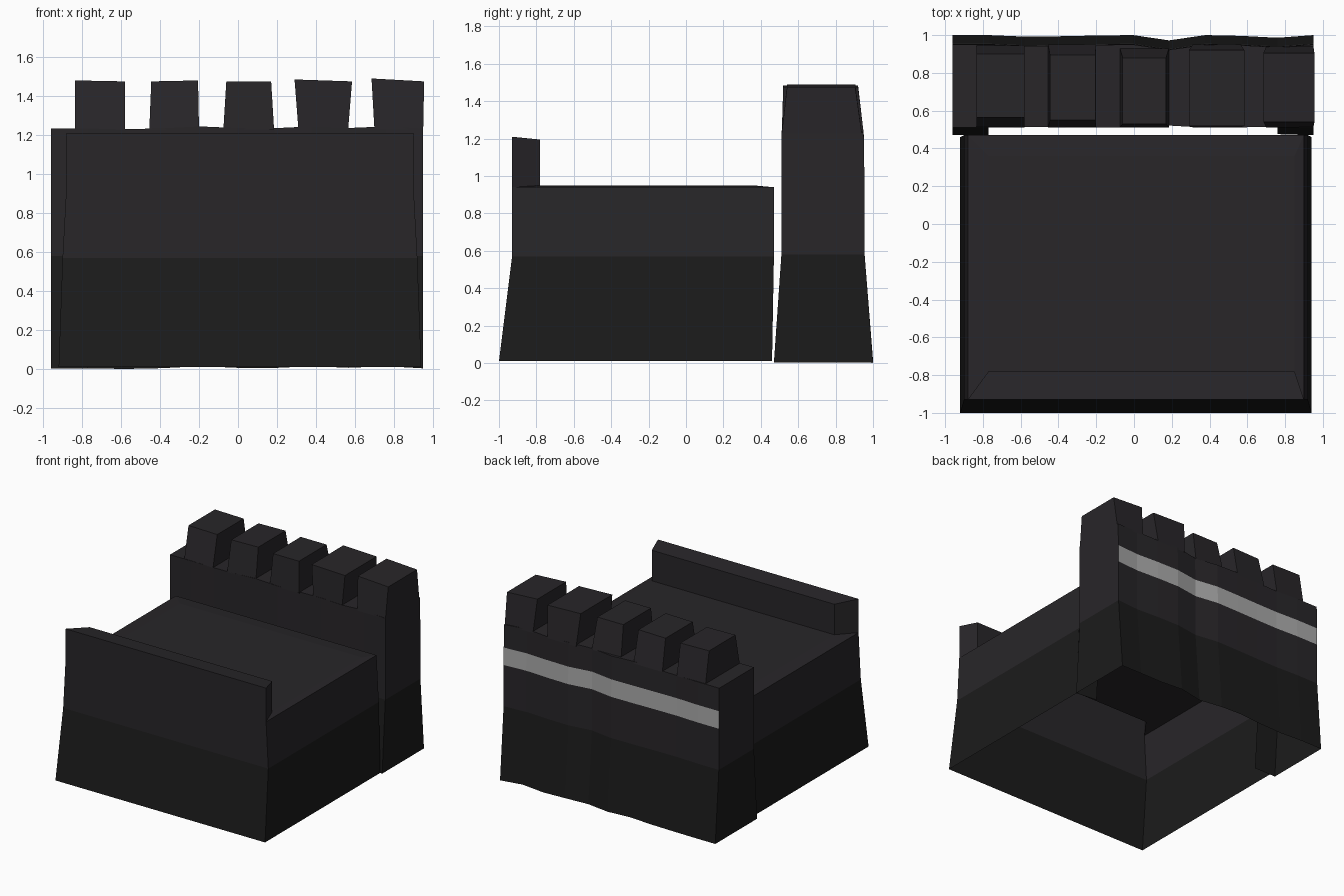
import bpy, bmesh

if "Cube" in bpy.data.objects:
    bpy.data.objects.remove(bpy.data.objects["Cube"])


def material(name, r, g, b):
    m = bpy.data.materials.new(name)
    m.diffuse_color = (r, g, b, 1)
    m.use_nodes = True
    m.node_tree.nodes["Principled BSDF"].inputs["Base Color"].default_value = m.diffuse_color
    return m


MATS = [material("upper_stone", .021, .019, .022),
        material("lower_stone", .011, .011, .011),
        material("light_band", .40, .40, .40)]


class Part:
    """Collects faces, then makes a flat-shaded object."""

    def __init__(self, name):
        self.name, self.bm = name, bmesh.new()

    def face(self, pts, mat=0):
        f = self.bm.faces.new([self.bm.verts.new(p) for p in pts])
        f.material_index = mat

    def finish(self):
        bmesh.ops.remove_doubles(self.bm, verts=self.bm.verts, dist=1e-4)
        bmesh.ops.recalc_face_normals(self.bm, faces=self.bm.faces)
        me = bpy.data.meshes.new(self.name)
        self.bm.to_mesh(me)
        self.bm.free()
        for m in MATS:
            me.materials.append(m)
        ob = bpy.data.objects.new(self.name, me)
        bpy.context.collection.objects.link(ob)
        return ob


# Platform: open-backed, open-bottomed shell flaring at the base
plat = Part("platform")


def u_ring(z, x0, x1, y0, y1=.47):
    return [(x0, y1, z), (x0, y0, z), (x1, y0, z), (x1, y1, z)]


rings = [u_ring(.01, -.92, .94, -1, .46),
         u_ring(.57, -.90, .92, -.93),
         u_ring(.94, -.88, .90, -.93)]
for k in range(2):
    a, b = rings[k], rings[k + 1]
    for i in range(3):
        plat.face([a[i], a[i + 1], b[i + 1], b[i]], 1 - k)

# Walkway: slightly raised middle
rim = rings[2]
mid = u_ring(.95, -.77, .85, -.78, .36)
for i, j in ((0, 1), (2, 3), (3, 0)):
    plat.face([rim[i], rim[j], mid[j], mid[i]])
plat.face(mid)

# Front parapet with angled ends
foot = [rim[1], rim[2], mid[2], mid[1]]
top = [(p[0], p[1], 1.21 if i < 2 else 1.195) for i, p in enumerate(foot)]
for i in range(4):
    j = (i + 1) % 4
    plat.face([foot[i], foot[j], top[j], top[i]])
plat.face(top)
plat.finish()

# Back wall: a profile lofted along x with a slightly uneven back
wall = Part("back_wall")
zs = [0, .58, .91, 1.05, 1.23]
front = [.47, .51, .51, .51, .51]
back = [1.0, .955, .955, .953, .95]
dy = [0, 0, -.008, -.006, -.002, 0, -.028, 0, -.004, -.014, 0]
dz = [.003, .003, 0, .004, .014, .006, .005, .014, .006, .014, .003]
cols = []
for i in range(11):
    x = -.96 + .191 * i
    f = [(x, y - dy[i] * .4, z + dz[i] * (k in (0, 4)))
         for k, (y, z) in enumerate(zip(front, zs))]
    b = [(x, y + dy[i], z + dz[i] * (k in (0, 4)))
         for k, (y, z) in enumerate(zip(back, zs))]
    cols.append((f, b))
for i in range(10):
    (f0, b0), (f1, b1) = cols[i], cols[i + 1]
    for k in range(4):
        if k > 0 or i in (0, 9):          # middle of the base is open in front
            wall.face([f0[k], f1[k], f1[k + 1], f0[k + 1]], int(k == 0))
        wall.face([b0[k], b1[k], b1[k + 1], b0[k + 1]], (1, 0, 2, 0)[k])
    wall.face([f0[4], f1[4], b1[4], b0[4]])
for f, b in (cols[0], cols[-1]):
    for k in range(4):
        wall.face([f[k], b[k], b[k + 1], f[k + 1]], int(k == 0))
wall.finish()

# Merlons: bottom x pair, top x pair, top y pair, top z pair, back foot y
merlons = [(-.835, -.58, -.835, -.58, .565, .90, 1.48, 1.475, .945),
           (-.455, -.20, -.445, -.205, .55, .895, 1.475, 1.48, .95),
           (-.075, .185, -.06, .17, .53, .88, 1.475, 1.475, .93),
           (.31, .565, .29, .585, .52, .92, 1.485, 1.475, .95),
           (.70, .95, .685, .955, .54, .905, 1.49, 1.475, .94)]
for n, (a, b, c, d, y0, y1, z0, z1, yb) in enumerate(merlons):
    m = Part(f"merlon_{n + 1}")
    lo = [(a, .512, 1.228), (b, .512, 1.228), (b, yb, 1.228), (a, yb, 1.228)]
    hi = [(c, y0, z0), (d, y0, z1), (d, y1, z1), (c, y1, z0)]
    for i in range(4):
        j = (i + 1) % 4
        m.face([lo[i], lo[j], hi[j], hi[i]])
    m.face(hi)
    m.finish()
